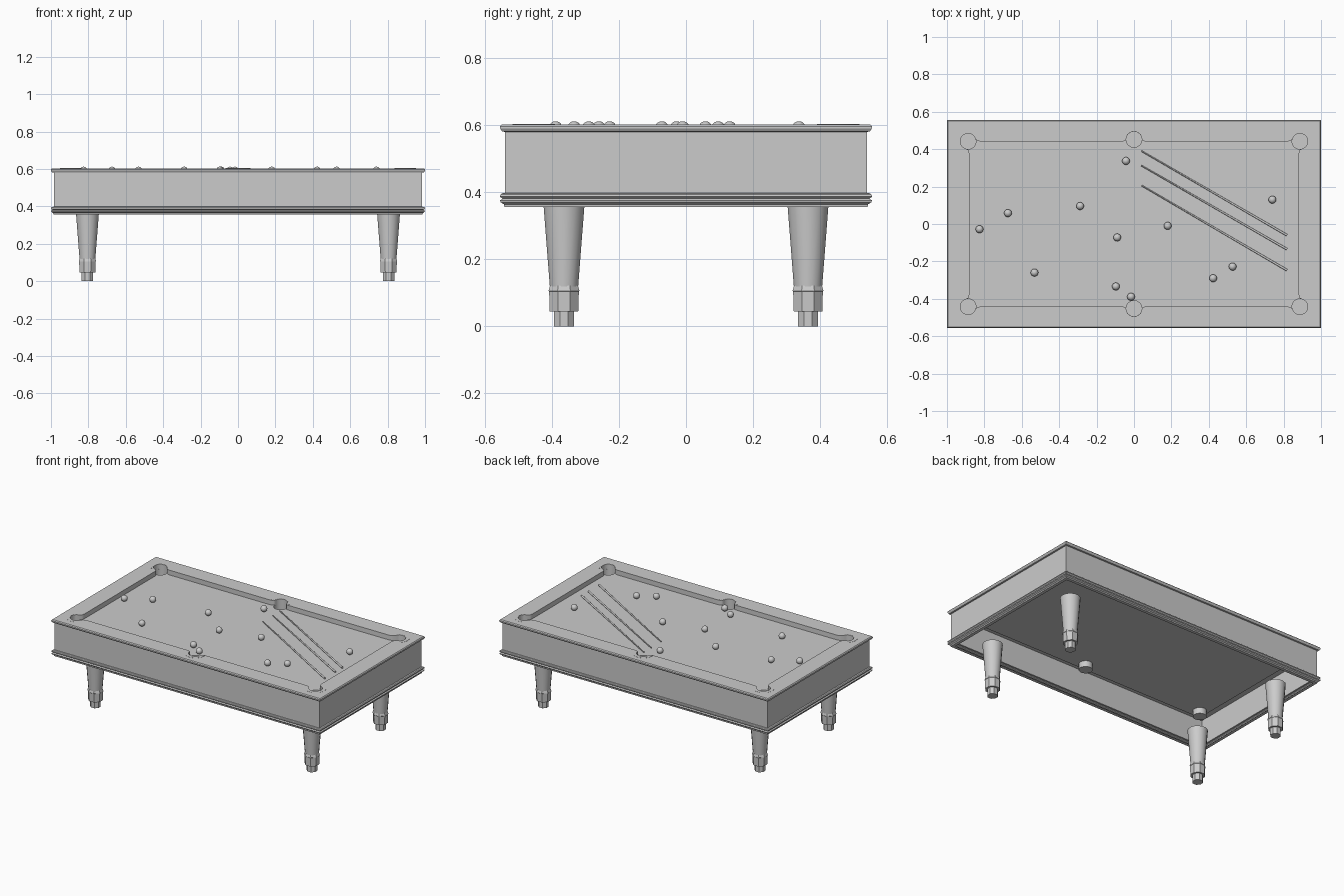
import bpy, bmesh
from math import sin, cos, pi, radians
from mathutils import Vector

if "Cube" in bpy.data.objects:
    bpy.data.objects.remove(bpy.data.objects["Cube"])

HX, HY = 1.0, 0.555
POCKET_R = 0.042
CORNER, MIDDLE = (0.887, 0.442), (0.0, 0.452)


def add_mesh(name, verts, faces, smooth=None):
    mesh = bpy.data.meshes.new(name)
    mesh.from_pydata(verts, [], faces)
    bm = bmesh.new()
    bm.from_mesh(mesh)
    bmesh.ops.recalc_face_normals(bm, faces=bm.faces)
    bm.to_mesh(mesh)
    bm.free()
    obj = bpy.data.objects.new(name, mesh)
    bpy.context.collection.objects.link(obj)
    if smooth:
        finish(obj, smooth)
    return obj


def finish(obj, angle):
    bpy.ops.object.select_all(action='DESELECT')
    obj.select_set(True)
    bpy.context.view_layer.objects.active = obj
    bpy.ops.object.shade_smooth_by_angle(angle=radians(angle))


def lathe(name, profile, sides, x, y, turn=0.0, smooth=None, caps=True):
    """Stack of rings (radius, z) around a vertical axis."""
    verts = [(x + r * cos(turn + 2 * pi * i / sides), y + r * sin(turn + 2 * pi * i / sides), z)
             for r, z in profile for i in range(sides)]
    faces = [(k * sides + i, k * sides + (i + 1) % sides,
              (k + 1) * sides + (i + 1) % sides, (k + 1) * sides + i)
             for k in range(len(profile) - 1) for i in range(sides)]
    faces.append(tuple(range(sides)))
    if caps:
        n = (len(profile) - 1) * sides
        faces.append(tuple(range(n, n + sides)))
    return add_mesh(name, verts, faces, smooth)


def plate(name, outlines, z0, z1):
    """Flat plate: first outline is the edge, the others are holes."""
    cu = bpy.data.curves.new(name, 'CURVE')
    cu.dimensions = '2D'
    cu.fill_mode = 'BOTH'
    cu.extrude = (z1 - z0) / 2
    for pts in outlines:
        sp = cu.splines.new('POLY')
        sp.points.add(len(pts) - 1)
        for p, (x, y) in zip(sp.points, pts):
            p.co = (x, y, 0, 1)
        sp.use_cyclic_u = True
    obj = bpy.data.objects.new(name, cu)
    obj.location.z = (z0 + z1) / 2
    bpy.context.collection.objects.link(obj)
    bpy.ops.object.select_all(action='DESELECT')
    obj.select_set(True)
    bpy.context.view_layer.objects.active = obj
    bpy.ops.object.convert(target='MESH')
    return obj


def arc(c, r, a0, a1, n):
    return [(c[0] + r * cos(radians(a0 + (a1 - a0) * i / n)),
             c[1] + r * sin(radians(a0 + (a1 - a0) * i / n))) for i in range(n + 1)]


def rect(x, y):
    return [(-x, -y), (x, -y), (x, y), (-x, y)]


# cabinet: moulding, wall and rounded rim as one profile (offset, z) around the rectangle
profile = [(-0.035, 0.356), (-0.013, 0.356), (-0.012, 0.364), (-0.002, 0.370), (0, 0.376),
           (-0.008, 0.381), (0, 0.387), (-0.001, 0.393), (-0.006, 0.397), (-0.015, 0.398),
           (-0.015, 0.580), (-0.006, 0.582), (0, 0.591), (0, 0.597), (-0.005, 0.603),
           (-0.02, 0.603)]
verts = [(sx * (HX + o), sy * (HY + o), z) for o, z in profile
         for sx, sy in ((-1, -1), (1, -1), (1, 1), (-1, 1))]
faces = [(4 * k + i, 4 * k + (i + 1) % 4, 4 * k + 4 + (i + 1) % 4, 4 * k + 4 + i)
         for k in range(len(profile) - 1) for i in range(4)]
add_mesh("cabinet", verts, faces, 30)

# rails: one quarter of the cushion outline, mirrored four ways
quarter = arc(MIDDLE, POCKET_R, 90, 0, 7)
quarter += [(0.048, 0.446), (0.06, 0.441), (0.08, 0.44), (0.82, 0.44), (0.84, 0.447)]
quarter += arc(CORNER, POCKET_R, 135, -45, 14)
quarter += [(0.885, 0.395), (0.88, 0.375)]
right_half = quarter + [(x, -y) for x, y in reversed(quarter)]
outline = right_half[:-1] + [(-x, y) for x, y in reversed(right_half)][:-1]
plate("rails", [rect(0.982, 0.537), outline], 0.568, 0.603)

# playing bed with six pocket holes
pockets = [(sx * CORNER[0], sy * CORNER[1]) for sx in (-1, 1) for sy in (-1, 1)]
pockets += [(0, MIDDLE[1]), (0, -MIDDLE[1])]
plate("playing_bed", [rect(0.94, 0.505)] + [arc(p, POCKET_R, 0, 345, 23) for p in pockets],
      0.56, 0.571)

# pocket cups and their thin trim arcs
for x, y in pockets:
    lathe("pocket_cup", [(POCKET_R, 0.52), (POCKET_R, 0.571)], 24, x, y, smooth=40, caps=False)
    sx = (x > 0) - (x < 0)
    sy = 1 if y > 0 else -1
    mid = 90 * sy if sx == 0 else (90 - 45 * sx) * sy
    spread = 95
    plate("pocket_trim", [arc((x, y), 0.066, mid - spread, mid + spread, 20)
                          + arc((x, y), 0.044, mid + spread, mid - spread, 20)], 0.602, 0.6038)

# legs: tapered post, collar and foot
for x in (-0.805, 0.805):
    for y in (-0.364, 0.364):
        lathe("leg_post", [(0.043, 0.118), (0.062, 0.358)], 16, x, y, pi / 16, smooth=40)
        lathe("leg_collar", [(0.046, 0.045), (0.048, 0.104), (0.050, 0.106), (0.045, 0.122)],
              8, x, y, pi / 8)
        lathe("leg_foot", [(0.033, 0.0), (0.033, 0.047)], 8, x, y, pi / 8)

# balls
balls = [(-0.043, 0.337), (0.74, 0.13), (-0.288, 0.096), (-0.674, 0.058), (-0.826, -0.028),
         (0.18, -0.01), (-0.09, -0.072), (0.527, -0.228), (0.423, -0.29), (-0.532, -0.26),
         (-0.097, -0.334), (-0.016, -0.389)]
for x, y in balls:
    bpy.ops.mesh.primitive_uv_sphere_add(segments=24, ring_count=14, radius=0.0205,
                                         location=(x, y, 0.5915))
    bpy.context.object.name = "ball"
    bpy.ops.object.shade_smooth()

# cue sticks
for y0, y1 in ((0.39, -0.06), (0.312, -0.135), (0.206, -0.247)):
    a, b = Vector((0.04, y0, 0.577)), Vector((0.818, y1, 0.577))
    bpy.ops.mesh.primitive_cone_add(vertices=12, radius1=0.0035, radius2=0.006,
                                    depth=(b - a).length, location=(a + b) / 2,
                                    rotation=(b - a).to_track_quat('Z', 'Y').to_euler())
    bpy.context.object.name = "cue_stick"
    finish(bpy.context.object, 40)
